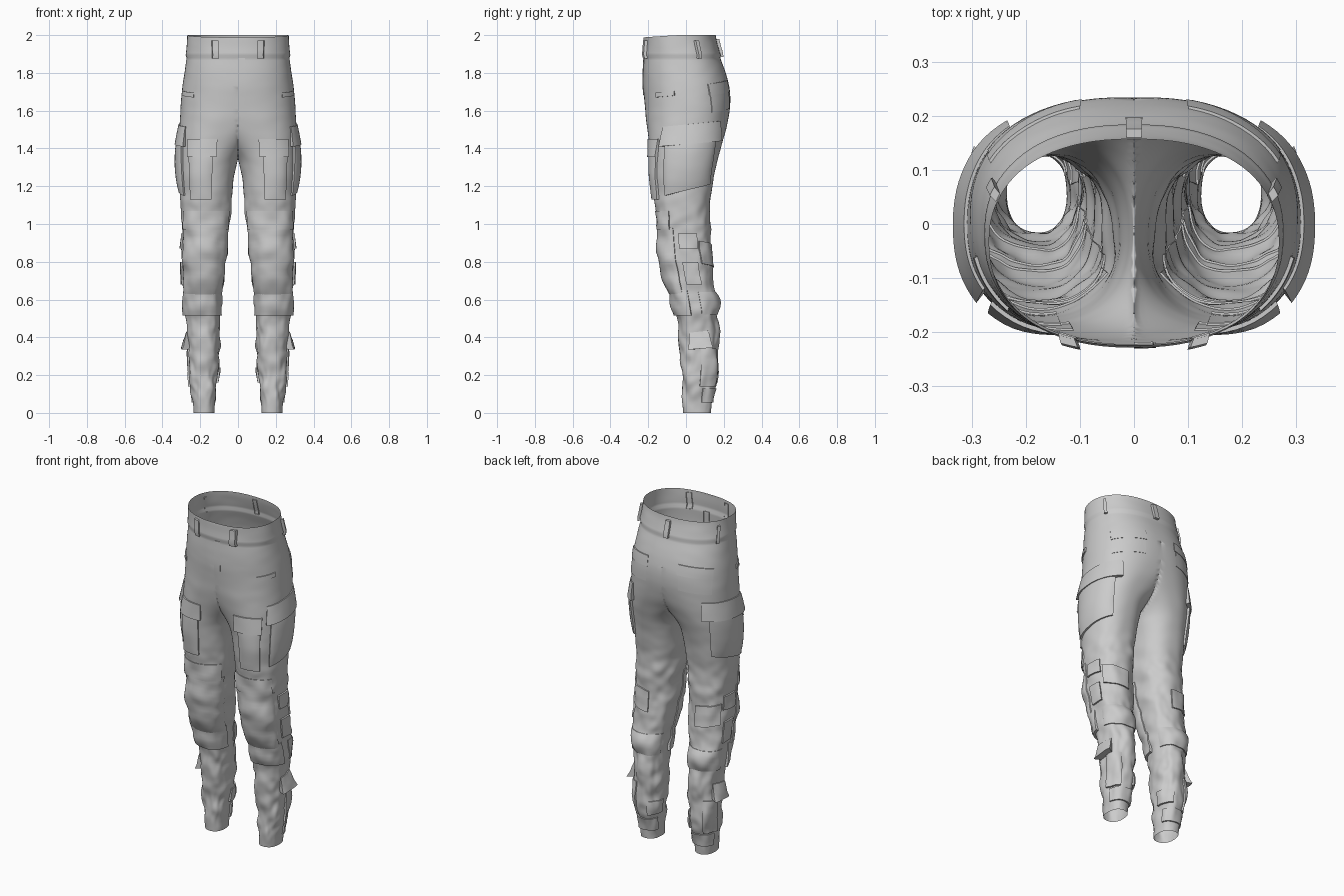
import bpy, bmesh, math
from mathutils import Vector, noise
from mathutils.bvhtree import BVHTree

if "Cube" in bpy.data.objects:
    bpy.data.objects.remove(bpy.data.objects["Cube"])

# Half cross-sections: z, inner x, outer x, front y, back y (inner x < 0 is above the crotch)
SECTIONS = [
    (0.00, .125, .235, -.015, .130), (0.10, .118, .242, -.020, .142),
    (0.20, .103, .257, -.025, .168), (0.30, .098, .265, -.030, .175),
    (0.40, .095, .265, -.035, .175), (0.50, .095, .272, -.045, .165),
    (0.60, .090, .290, -.075, .165), (0.70, .075, .295, -.105, .150),
    (0.80, .065, .295, -.125, .137), (0.90, .055, .298, -.140, .128),
    (1.00, .045, .300, -.150, .125), (1.12, .035, .302, -.163, .130),
    (1.25, .022, .310, -.178, .148), (1.35, .000, .312, -.185, .168),
    (1.42, -.06, .312, -.193, .190), (1.50, -.15, .310, -.205, .213),
    (1.60, -.25, .306, -.216, .233), (1.70, -.298, .298, -.225, .235),
    (1.80, -.284, .284, -.228, .212), (1.90, -.268, .268, -.220, .173),
    (2.00, -.260, .260, -.217, .148)]


def lookup(z):
    z = min(max(z, 0), 2)
    for a, b in zip(SECTIONS, SECTIONS[1:]):
        if z <= b[0]:
            t = (z - a[0]) / (b[0] - a[0])
            return [p + (q - p) * t for p, q in zip(a[1:], b[1:])]


def section(z):
    rows = [lookup(z + d) for d in (-.03, -.015, 0, .015, .03)]
    return [sum(c) / 5 for c in zip(*rows)]


def finish(bm, name, mirror=True, angle=40):
    me = bpy.data.meshes.new(name)
    bm.to_mesh(me)
    bm.free()
    ob = bpy.data.objects.new(name, me)
    bpy.context.collection.objects.link(ob)
    bpy.ops.object.select_all(action='DESELECT')
    ob.select_set(True)
    bpy.context.view_layer.objects.active = ob
    bpy.ops.object.shade_smooth_by_angle(angle=math.radians(angle))
    if mirror:
        m = ob.modifiers.new("mirror", 'MIRROR')
        m.merge_threshold = .0005
    return ob


# Trousers shell: stacked rings clipped at the centre plane, with cloth folds
def trousers():
    bm = bmesh.new()
    N, rows = 80, 150
    grid = []
    for j in range(rows + 1):
        z = 2 * j / rows
        xi, xo, yf, yb = section(z)
        cx, cy, rx, ry = (xi + xo) / 2, (yf + yb) / 2, (xo - xi) / 2, (yb - yf) / 2
        band = .007 if z > 1.885 else 0
        e = 2 / 2.3
        fold = .002 + .010 * min(1, max(0, (1.2 - z) / .2)) * min(1, z / .12)
        ring = []
        for k in range(N):
            a = -math.pi / 2 + 2 * math.pi * k / N
            c, s = math.cos(a), math.sin(a)
            if abs(c) < 1e-9:
                c = 0
            w = noise.noise(Vector((c * 1.3, s * 1.3, z * 11 + .8 * s + 3)))
            w += .5 * noise.noise(Vector((c * 2.5, s * 2.5 + 7, z * 20 - s)))
            d = band + fold * w
            x = cx + (rx + d) * math.copysign(abs(c) ** e, c)
            y = cy + (ry + d) * math.copysign(abs(s) ** e, s)
            top = -.012 * max(0, -s) if z > 1.99 else 0
            ring.append(bm.verts.new((max(x, 0), y, z + top)))
        grid.append(ring)
    for lo, hi in zip(grid, grid[1:]):
        for k in range(N):
            q = (lo[k], lo[(k + 1) % N], hi[(k + 1) % N], hi[k])
            if max(v.co.x for v in q) > 1e-5:
                bm.faces.new(q)
    bmesh.ops.delete(bm, geom=[v for v in bm.verts if not v.link_faces], context='VERTS')
    return finish(bm, "trousers_shell", angle=60)


shell = trousers()
deps = bpy.context.evaluated_depsgraph_get()
deps.update()
tree = BVHTree.FromObject(shell, deps)


# Cloth panel hugging the shell; yaw 0 = outside, -90 = front, 90 = back
def panel(name, yaw0, yaw1, z0, z1, off, off_low=None, slant=0, puff=0, cx=.18, mirror=True):
    off_low = off if off_low is None else off_low
    nu = max(3, int(abs(yaw1 - yaw0) / 5))
    nv = max(3, int((z1 - z0) / .02))
    bm = bmesh.new()

    def point(i, j):
        u = min(max(i, 0), nu) / nu
        v = min(max(j, 0), nv) / nv
        edge = i < 0 or j < 0 or i > nu or j > nv
        a = math.radians(yaw0 + (yaw1 - yaw0) * u)
        z = z0 + (z1 - z0) * v + slant * (u - .5)
        _, _, yf, yb = section(z)
        o = Vector((cx, (yf + yb) / 2, z))
        d = Vector((math.cos(a), math.sin(a), 0))
        hit = tree.ray_cast(o, d)[0]
        h = hit if hit else o + d * .12
        bulge = puff * math.sin(math.pi * u) ** .5 * math.sin(math.pi * v) ** .7 if 0 < u < 1 and 0 < v < 1 else 0
        return h + d * (-.004 if edge else off_low + (off - off_low) * v + bulge)

    g = [[bm.verts.new(point(i, j)) for i in range(-1, nu + 2)] for j in range(-1, nv + 2)]
    for lo, hi in zip(g, g[1:]):
        for k in range(nu + 2):
            bm.faces.new((lo[k], lo[k + 1], hi[k + 1], hi[k]))
    return finish(bm, name, mirror)


# Belt loops
for i, yaw in enumerate((-107, 48)):
    panel(f"belt_loop_{i}", yaw - 4, yaw + 4, 1.875, 1.972, .016)
panel("belt_loop_back", 86, 94, 1.885, 1.98, .016, cx=0, mirror=False)
# Fly, slash pockets and seat pockets
panel("fly", -90, -80, 1.68, 1.88, .003, cx=0, mirror=False)
panel("slash_pocket", -72, -30, 1.675, 1.70, .007, slant=.01)
panel("seat_pocket", 55, 108, 1.60, 1.70, .003, slant=.02)
panel("seat_pocket_flap", 53, 110, 1.69, 1.75, .006, slant=.02)
# Front thigh pockets
panel("front_pocket", -104, -62, 1.13, 1.38, .010, .014, puff=.008)
panel("front_pocket_flap", -109, -60, 1.355, 1.45, .008, .020)
# Side cargo pockets
panel("cargo_pocket", -42, 62, 1.18, 1.45, .014, .010, slant=.06, puff=.012)
panel("cargo_pocket_flap", -52, 74, 1.425, 1.53, .006, .024, slant=.03)
# Knee pads
panel("knee_pad", -160, -28, .62, .98, .004, .006, puff=.016)
panel("knee_pad_lower", -165, -15, .515, .65, .004, .014, puff=.004)
panel("knee_pad_upper", -150, -35, .97, 1.07, .004, .010)
# Calf straps, pockets and cuffs
panel("knee_strap", -12, 25, .68, .80, .010)
panel("knee_strap_upper", -15, 30, .87, .95, .010)
panel("calf_patch", 35, 100, .78, .90, .008, slant=-.02)
panel("calf_roll", 15, 150, .52, .64, .003, .006, puff=.010)
panel("calf_flap", -28, 32, .34, .43, .006, .042, slant=.01)
panel("calf_pocket", 5, 65, .14, .34, .006, .012, puff=.006)
panel("shin_fold", 110, 175, .16, .24, .006, .012)
panel("ankle_cuff", 20, 150, .055, .13, .008)
